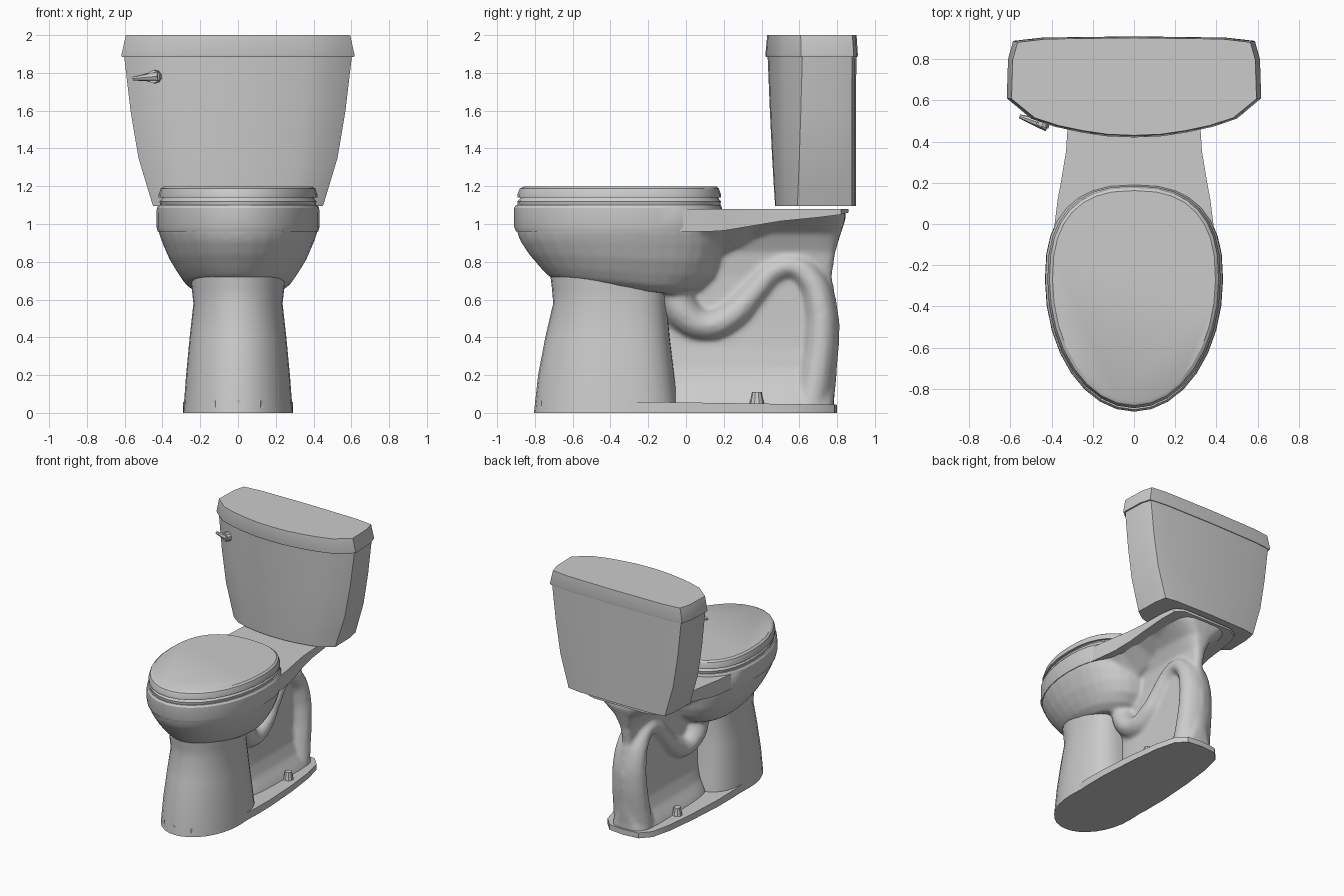
import bpy, bmesh, math
from mathutils import Vector

cube = bpy.data.objects.get("Cube")
if cube:
    bpy.data.objects.remove(cube, do_unlink=True)

mat = bpy.data.materials.new("grey_porcelain")
mat.use_nodes = True
mat.diffuse_color = (0.6, 0.6, 0.6, 1)
mat.node_tree.nodes["Principled BSDF"].inputs["Base Color"].default_value = (0.6, 0.6, 0.6, 1)
parts = []


def finish(obj):
    obj.data.materials.clear()
    obj.data.materials.append(mat)
    parts.append(obj)
    return obj


def loft(name, rings):
    """Skin a stack of equal-length closed rings and cap both ends."""
    bm = bmesh.new()
    loops = [[bm.verts.new(p) for p in ring] for ring in rings]
    n = len(loops[0])
    for a, b in zip(loops, loops[1:]):
        for i in range(n):
            j = (i + 1) % n
            bm.faces.new((a[i], a[j], b[j], b[i]))
    bm.faces.new(loops[0][::-1])
    bm.faces.new(loops[-1])
    bmesh.ops.recalc_face_normals(bm, faces=bm.faces)
    mesh = bpy.data.meshes.new(name)
    bm.to_mesh(mesh)
    bm.free()
    obj = bpy.data.objects.new(name, mesh)
    bpy.context.collection.objects.link(obj)
    return finish(obj)


def egg(z, w, y0, y1, mid=-0.27, front=2, back=2.5, z_back=None, n=32):
    """Closed oval with its widest point at mid; z can slope towards the back."""
    z_back = z if z_back is None else z_back
    ring = []
    for i in range(n):
        t = math.tau * i / n
        c, s = math.cos(t), math.sin(t)
        p = back if s > 0 else front
        x = math.copysign(w * abs(c) ** (2 / p), c)
        y = mid + (y1 - mid if s > 0 else y0 - mid) * abs(s) ** (2 / p)
        ring.append((x, y, z + (z_back - z) * (y - y0) / (y1 - y0)))
    return ring


def mirrored(half, z, slope=0):
    """Close a right-hand outline whose first and last points lie on x = 0."""
    return ([(x, y, z + slope * y) for x, y in half]
            + [(-x, y, z + slope * y) for x, y in half[-2:0:-1]])


def tank_ring(z, w, yf, yc, yb):
    """Bowed front, straight sides, nearly flat back."""
    bow = yc - yf
    return mirrored([(0, yf), (.22 * w, yf + .03 * bow), (.42 * w, yf + .13 * bow),
                     (.62 * w, yf + .27 * bow), (.81 * w, yf + .48 * bow), (w, yc),
                     (.99 * w, yc + .19), (.95 * w, yb - .022), (.72 * w, yb - .006),
                     (0, yb)], z)


def trapezoid(y, w_top, z_top, w_low, z_low):
    return [(-w_top, y, z_top), (-w_low, y, z_low), (w_low, y, z_low), (w_top, y, z_top)]


def rod(name, a, b, r1, r2, sides=10):
    a, b = Vector(a), Vector(b)
    bpy.ops.mesh.primitive_cone_add(vertices=sides, radius1=r1, radius2=r2,
                                    depth=(b - a).length, location=(a + b) / 2)
    obj = bpy.context.object
    obj.rotation_euler = (b - a).to_track_quat("Z", "Y").to_euler()
    obj.name = name
    return finish(obj)


def select(objs):
    bpy.ops.object.select_all(action="DESELECT")
    for obj in objs:
        obj.select_set(True)
    bpy.context.view_layer.objects.active = objs[0]


# Foot plate and pedestal column
plate = [(0, -.8), (.12, -.765), (.22, -.64), (.275, -.45), (.29, -.2), (.29, 0),
         (.27, .3), (.24, .55), (.2, .71), (.13, .785), (0, .8)]
loft("foot_plate", [mirrored(plate, 0), mirrored(plate, .055, -.015)])
loft("pedestal", [egg(z, w, y0, y1, mid=-.4, back=3) for z, w, y0, y1 in [
    (0, .29, -.805, -.035), (.2, .275, -.783, -.06), (.4, .256, -.745, -.085),
    (.58, .236, -.703, -.1), (.66, .245, -.71, -.1), (.74, .25, -.72, -.1)]])

# Bowl underside, sloping down towards the back
bowl = loft("bowl", [egg(zf, w, y0, y1, z_back=zb) for zf, zb, w, y0, y1 in [
    (.7, .62, .23, -.69, 0), (.73, .655, .28, -.735, .08), (.77, .72, .32, -.772, .15),
    (.84, .8, .365, -.832, .18), (.91, .9, .402, -.878, .195), (.97, .97, .425, -.9, .19),
    (1.04, 1.04, .41, -.88, .18)]])

# Rim, seat and seat lid
loft("rim", [egg(*r) for r in [
    (.96, .425, -.9, .19), (.985, .432, -.91, .19), (1.085, .43, -.91, .19),
    (1.1, .42, -.9, .185)]])
loft("seat", [egg(*r) for r in [
    (1.095, .41, -.89, .18), (1.12, .416, -.893, .185), (1.132, .405, -.88, .175),
    (1.145, .4, -.875, .17)]])
loft("seat_lid", [egg(*r) for r in [
    (1.14, .42, -.893, .185), (1.155, .42, -.893, .185), (1.187, .41, -.88, .175),
    (1.198, .395, -.86, .162)]])

# Deck behind the bowl that carries the tank, and the neck blending it to the bowl
loft("deck", [trapezoid(y, w, 1.08, w, z) for y, w, z in [
    (-.15, .405, .965), (0, .385, .96), (.12, .37, .96), (.2, .355, .965), (.35, .33, .99),
    (.5, .32, 1.015), (.7, .315, 1.035), (.82, .295, 1.05), (.86, .22, 1.06)]])
neck = loft("neck", [trapezoid(*s) for s in [
    (-.1, .37, .99, .22, .8), (.1, .35, .99, .16, .82), (.2, .335, 1, .12, .85),
    (.35, .31, 1.02, .1, .92), (.5, .3, 1.04, .1, .97), (.65, .29, 1.05, .1, 1)]])

# Thin rear support web, flaring out under the deck and onto the foot plate
support = loft("rear_support", [
    egg(z, w, -.12, y1, mid=.35, front=4, back=4) for z, w, y1 in [
        (.02, .18, .785), (.08, .15, .785), (.15, .105, .793), (.24, .075, .8),
        (.35, .06, .81), (.47, .055, .815), (.6, .055, .795), (.72, .055, .772),
        (.85, .07, .79), (.95, .12, .82), (1.02, .215, .843), (1.065, .285, .85)]])

# Winding trapway tube, widened sideways so it shows on both flanks
curve = bpy.data.curves.new("trapway", "CURVE")
curve.dimensions = "3D"
curve.bevel_depth = .08
curve.bevel_resolution = 6
curve.resolution_u = 6
curve.use_fill_caps = True
path = [(-.06, .68, 1.3), (-.02, .54, 1.3), (.1, .465, 1.15), (.24, .515, 1.1),
        (.36, .64, .97), (.47, .752, .9), (.57, .775, .93), (.66, .705, 1.02),
        (.71, .56, 1.12), (.715, .4, 1.18), (.69, .2, 1.25), (.66, .03, 1.35)]
spline = curve.splines.new("BEZIER")
spline.bezier_points.add(len(path) - 1)
for pt, (y, z, r) in zip(spline.bezier_points, path):
    pt.co = (0, y, z)
    pt.radius = r
    pt.handle_left_type = pt.handle_right_type = "AUTO"
trap = bpy.data.objects.new("trapway", curve)
bpy.context.collection.objects.link(trap)
trap.scale.x = 1.5
select([trap])
bpy.ops.object.convert(target="MESH")
trap = finish(bpy.context.object)

# Fuse the cast body into one softly blended surface
for obj in (neck, support, trap):
    parts.remove(obj)
select([bowl, neck, support, trap])
bpy.ops.object.join()
bowl.name = "bowl_and_trapway"
remesh = bowl.modifiers.new("fuse", "REMESH")
remesh.mode = "VOXEL"
remesh.voxel_size = .015
remesh.use_smooth_shade = True
soften = bowl.modifiers.new("soften", "SMOOTH")
soften.factor = .5
soften.iterations = 6
bpy.ops.object.convert(target="MESH")

# Bolt caps on the foot plate
for side, x in (("left", .185), ("right", -.185)):
    rod(side + "_bolt_cap", (x, .375, .04), (x, .375, .11), .04, .026, 10)

# Tank and tank lid
loft("tank", [tank_ring(*r) for r in [
    (1.095, .45, .472, .59, .9), (1.2, .482, .465, .594, .9), (1.35, .527, .456, .6, .9),
    (1.6, .569, .444, .608, .9), (1.89, .603, .432, .616, .902)]])
loft("tank_lid", [tank_ring(*r) for r in [
    (1.885, .615, .423, .61, .908), (1.895, .617, .42, .61, .91), (2, .594, .43, .607, .903)]])

# Flush lever on the right of the tank front
rod("lever_hub", (-.43, .53, 1.78), (-.447, .472, 1.78), .035, .035)
rod("lever_arm", (-.42, .478, 1.782), (-.555, .522, 1.77), .03, .01, 8)

# Smooth shading with crisp edges
select(parts)
bpy.ops.object.shade_smooth_by_angle(angle=math.radians(32))
